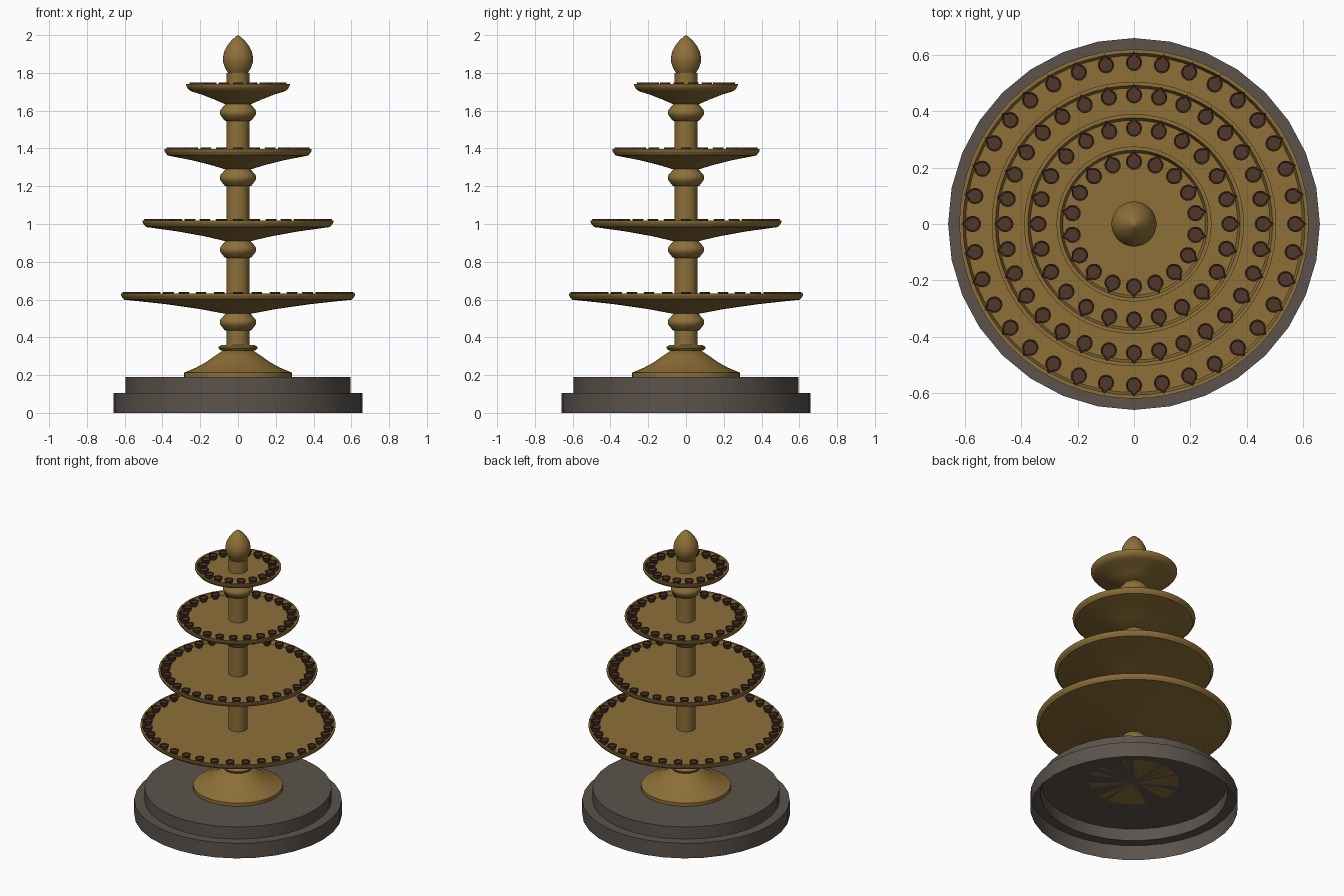
import bpy, math

if "Cube" in bpy.data.objects:
    bpy.data.objects.remove(bpy.data.objects["Cube"])


def material(name, rgb):
    m = bpy.data.materials.new(name)
    m.diffuse_color = (*rgb, 1)
    m.use_nodes = True
    m.node_tree.nodes["Principled BSDF"].inputs["Base Color"].default_value = m.diffuse_color
    return m


BRASS = material("aged_brass", (0.27, 0.162, 0.040))
STONE = material("grey_stone", (0.105, 0.086, 0.073))
CLAY = material("dark_clay", (0.080, 0.038, 0.021))


def make_object(name, verts, faces, mat, angle=35):
    me = bpy.data.meshes.new(name)
    me.from_pydata(verts, [], faces)
    me.materials.append(mat)
    ob = bpy.data.objects.new(name, me)
    bpy.context.collection.objects.link(ob)
    bpy.ops.object.select_all(action='DESELECT')
    ob.select_set(True)
    bpy.context.view_layer.objects.active = ob
    bpy.ops.object.shade_smooth_by_angle(angle=math.radians(angle))
    return ob


def lathe(name, profile, mat, n=48, angle=35):
    """Turn (radius, z) points, listed from bottom to top on the outside."""
    verts, rings, faces = [], [], []
    for r, z in profile:
        if r < 1e-6:
            rings.append([len(verts)] * n)
            verts.append((0, 0, z))
        else:
            rings.append(list(range(len(verts), len(verts) + n)))
            verts += [(r * math.cos(2 * math.pi * i / n),
                       r * math.sin(2 * math.pi * i / n), z) for i in range(n)]
    for a, b in zip(rings, rings[1:]):
        for i in range(n):
            j = (i + 1) % n
            faces.append(tuple(dict.fromkeys((a[i], a[j], b[j], b[i]))))
    return make_object(name, verts, faces, mat, angle)


def lamps(name, count, radius, z0, z1):
    """Ring of teardrop cups, tips pointing outward."""
    verts, faces, n = [], [], 14
    levels = [(0.55, z0), (0.85, z0 + (z1 - z0) * 0.45), (1.0, z1),
              (0.86, z1), (0.80, z1 - 0.006)]
    for k in range(count):
        t = math.pi / 2 + 2 * math.pi * k / count
        c, s = math.cos(t), math.sin(t)
        base = len(verts)
        for scale, z in levels:
            for i in range(n):
                a = 2 * math.pi * i / n
                u = 0.030 * math.cos(a) + (0.010 if i == 0 else 0)
                v = 0.029 * math.sin(a) * (0.85 if i in (1, n - 1) else 1)
                u, v = radius + u * scale, v * scale
                verts.append((u * c - v * s, u * s + v * c, z))
        for l in range(len(levels) - 1):
            for i in range(n):
                j = (i + 1) % n
                p, q = base + l * n, base + (l + 1) * n
                faces.append((p + i, p + j, q + j, q + i))
        faces.append(tuple(base + i for i in reversed(range(n))))
        top = base + (len(levels) - 1) * n
        faces.append(tuple(top + i for i in range(n)))
    make_object(name, verts, faces, CLAY)


# Stepped stone plinth, open underneath
lathe("stone_plinth", [(0.66, 0), (0.66, 0.105), (0.595, 0.105),
                       (0.595, 0.19), (0, 0.19)], STONE, n=32)

# Flared foot with collar
lathe("flared_foot", [(0, 0.19), (0.285, 0.19), (0.285, 0.213), (0.225, 0.238),
                      (0.17, 0.268), (0.125, 0.30), (0.08, 0.33), (0, 0.33)], BRASS)
lathe("foot_collar", [(0.06, 0.328), (0.09, 0.33), (0.102, 0.342), (0.102, 0.35),
                      (0.09, 0.358), (0.06, 0.36)], BRASS)

# Central column
lathe("column", [(0, 0.32), (0.06, 0.32), (0.06, 1.80), (0, 1.80)], BRASS, n=32)

# Tiers: rim radius, rim height, underside height, lamp count, lamp ring radius
tiers = [(0.62, 0.633, 0.525, 36, 0.573), (0.505, 1.018, 0.91, 32, 0.458),
         (0.39, 1.397, 1.29, 24, 0.34), (0.275, 1.742, 1.635, 18, 0.222)]
for k, (r, top, low, count, ring) in enumerate(tiers, 1):
    edge, floor = top - 0.034, top - 0.025
    drop = edge - low
    w = r - 0.085
    lathe(f"tray_{k}", [(0, low), (0.07, low), (0.085 + w * 0.22, low + drop * 0.34),
                        (0.085 + w * 0.55, low + drop * 0.68),
                        (0.085 + w * 0.83, low + drop * 0.90), (r - 0.018, edge),
                        (r - 0.006, top - 0.020), (r, top - 0.008), (r, top),
                        (r - 0.013, top), (r - 0.022, floor), (0, floor)],
          BRASS, n=64, angle=30)
    lamps(f"lamp_ring_{k}", count, ring, floor, top + 0.008)
    # Turned knob below the tray
    lathe(f"knob_{k}", [(0.06, low - 0.09), (0.072, low - 0.086), (0.092, low - 0.06),
                        (0.096, low - 0.052), (0.096, low - 0.038),
                        (0.092, low - 0.030), (0.070, low - 0.004),
                        (0.066, low + 0.006)], BRASS)

# Bud finial
lathe("bud_finial", [(0, 1.795), (0.053, 1.80), (0.068, 1.825), (0.078, 1.855),
                     (0.08, 1.88), (0.074, 1.91), (0.058, 1.943), (0.035, 1.972),
                     (0.014, 1.991), (0, 2.0)], BRASS, n=32)
